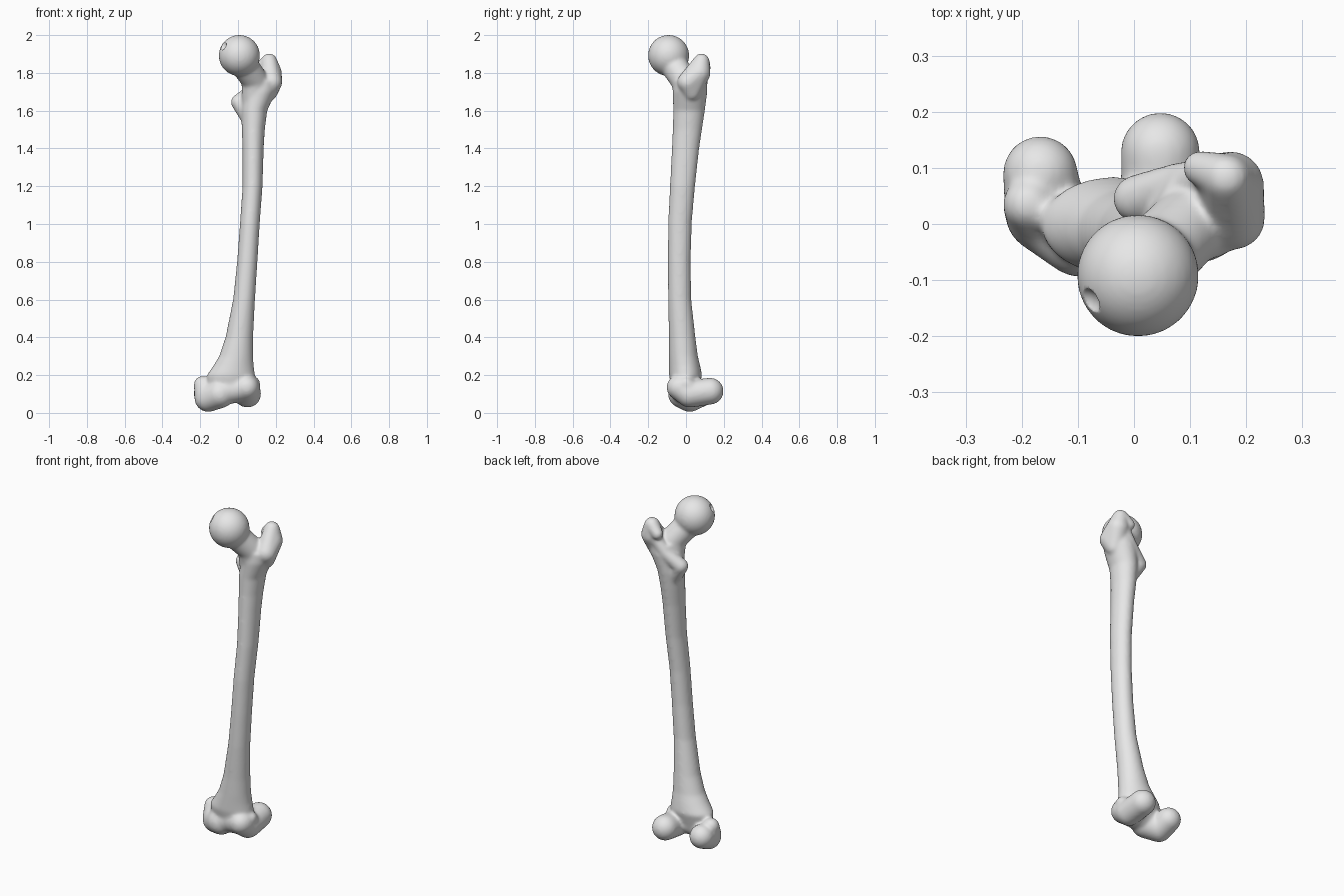
import bpy
import bmesh
import math
from mathutils import Vector

default_cube = bpy.data.objects.get("Cube")
if default_cube:
    bpy.data.objects.remove(default_cube, do_unlink=True)

bone_grey = bpy.data.materials.new("bone grey")
bone_grey.use_nodes = True
bone_grey.diffuse_color = (0.8, 0.8, 0.8, 1)
bone_grey.node_tree.nodes["Principled BSDF"].inputs["Base Color"].default_value = (0.8, 0.8, 0.8, 1)

# Unit sphere directions reused by every rounded mass
template = bmesh.new()
bmesh.ops.create_icosphere(template, subdivisions=4, radius=1)
directions = [v.co.copy() for v in template.verts]
template.free()

bm = bmesh.new()


def rounded_mass(*balls):
    """Convex skin stretched over balls given as (x, y, z, radius)."""
    verts = [bm.verts.new(Vector(ball[:3]) + d * ball[3])
             for ball in balls for d in directions]
    bmesh.ops.convex_hull(bm, input=verts)


def chain(*balls):
    """Rounded masses joining each ball to the next."""
    for first, second in zip(balls, balls[1:]):
        rounded_mass(first, second)


def loft(sections, sides=40):
    """Oval tube through sections of (z, x min, x max, y min, y max)."""
    rings = []
    for z, left, right, front, back in sections:
        ring = []
        for i in range(sides):
            angle = math.tau * i / sides
            x = (left + right) / 2 + (right - left) / 2 * math.cos(angle)
            y = (front + back) / 2 + (back - front) / 2 * math.sin(angle)
            ring.append(bm.verts.new((x, y, z)))
        rings.append(ring)
    for low, high in zip(rings, rings[1:]):
        for i in range(sides):
            j = (i + 1) % sides
            bm.faces.new((low[i], low[j], high[j], high[i]))
    bm.faces.new(rings[0][::-1])
    bm.faces.new(rings[-1])


# Shaft, bowed forward and flared at both ends
loft([
    (.10, -.16, .09, -.07, .06),
    (.20, -.165, .09, -.09, .085),
    (.25, -.13, .083, -.09, .075),
    (.30, -.10, .08, -.09, .063),
    (.40, -.066, .08, -.09, .05),
    (.60, -.026, .09, -.095, .028),
    (.80, -.005, .103, -.096, .025),
    (1.0, .01, .115, -.095, .03),
    (1.2, .024, .13, -.085, .048),
    (1.4, .024, .136, -.075, .07),
    (1.5, .02, .142, -.07, .085),
    (1.6, .017, .155, -.068, .10),
    (1.7, .025, .20, -.07, .113),
    (1.76, .05, .21, -.06, .11),
])

# Ball head and neck
head = (.007, -.092, 1.892, .109)
rounded_mass(head)
chain((.007, -.092, 1.88, .074), (.09, -.01, 1.76, .07), (.085, .01, 1.64, .065))

# Greater trochanter with its tip curling inward
rounded_mass((.178, .01, 1.75, .056), (.172, .07, 1.80, .06),
             (.165, .082, 1.862, .042), (.16, .03, 1.70, .05))
chain((.162, .085, 1.862, .04), (.118, .1, 1.825, .032))

# Rear crest leading down to the lesser trochanter
chain((.15, .085, 1.80, .035), (.08, .075, 1.71, .035), (.005, .045, 1.645, .043))
chain((.005, .045, 1.645, .043), (.06, .03, 1.56, .045))

# Inner condyle, lowest and widest
chain((-.167, .09, .105, .067), (-.158, .02, .077, .072), (-.095, -.02, .10, .075))
rounded_mass((-.188, .035, .15, .046), (-.16, .02, .09, .07))

# Outer condyle, reaching furthest back
chain((.047, .128, .115, .071), (.05, .02, .10, .072), (.045, -.038, .135, .065))
rounded_mass((.08, 0, .155, .038), (.05, .05, .10, .06))

# Bridge between the condyles, forming the front groove
chain((-.095, -.02, .11, .07), (-.03, -.008, .125, .075), (.045, -.03, .135, .068))

bmesh.ops.delete(bm, geom=[v for v in bm.verts if not v.link_faces], context='VERTS')
bmesh.ops.recalc_face_normals(bm, faces=bm.faces)
mesh = bpy.data.meshes.new("thigh_bone")
bm.to_mesh(mesh)
bm.free()
mesh.materials.append(bone_grey)
bone = bpy.data.objects.new("thigh_bone", mesh)
bpy.context.collection.objects.link(bone)

# Cutter for the small pit in the head
pit_direction = Vector((-.085, -.045, .05)).normalized()
bpy.ops.mesh.primitive_uv_sphere_add(radius=.03, location=Vector(head[:3]) + pit_direction * .124)
cutter = bpy.context.object
cutter.name = "head_pit_cutter"
cutter.data.materials.append(bone_grey)
cutter.hide_render = True
cutter.display_type = 'WIRE'

# Fuse the masses into one skin, soften it, then sink the pit
fuse = bone.modifiers.new("fuse", 'REMESH')
fuse.mode = 'VOXEL'
fuse.voxel_size = .007
fuse.use_smooth_shade = True
soften = bone.modifiers.new("soften", 'SMOOTH')
soften.factor = .5
soften.iterations = 16
pit = bone.modifiers.new("pit", 'BOOLEAN')
pit.operation = 'DIFFERENCE'
pit.solver = 'EXACT'
pit.object = cutter
round_rim = bone.modifiers.new("round rim", 'SMOOTH')
round_rim.factor = .5
round_rim.iterations = 3

# Bake the result and drop the cutter
bpy.context.view_layer.update()
baked = bpy.data.meshes.new_from_object(bone.evaluated_get(bpy.context.evaluated_depsgraph_get()))
bone.modifiers.clear()
bone.data = baked
baked.materials.clear()
baked.materials.append(bone_grey)
for polygon in baked.polygons:
    polygon.material_index = 0
    polygon.use_smooth = True
bpy.data.objects.remove(cutter, do_unlink=True)
